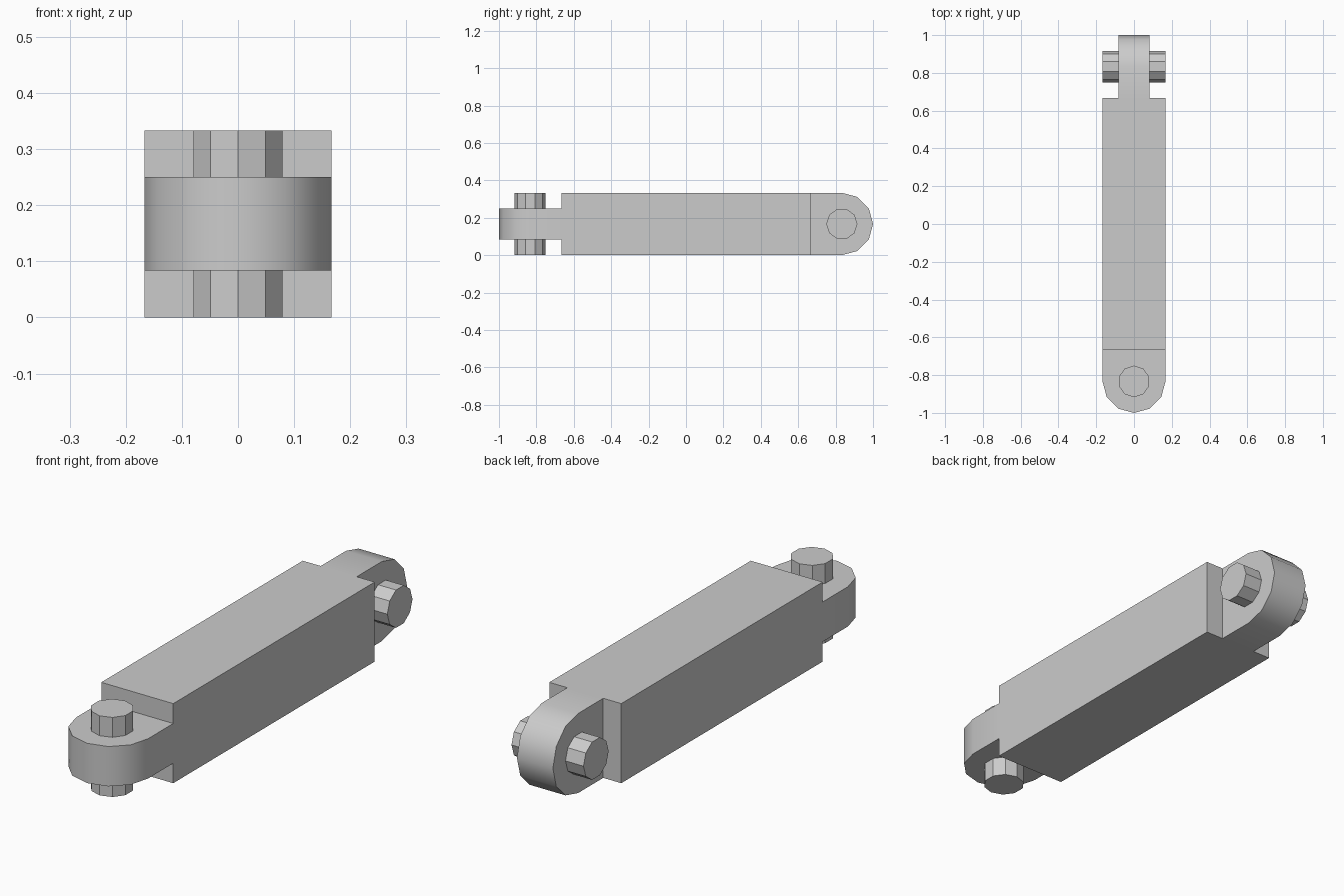
import bpy, bmesh
from math import sin, cos, pi, radians
from mathutils import Matrix, Vector

cube = bpy.data.objects.get("Cube")
if cube:
    bpy.data.objects.remove(cube, do_unlink=True)

R = 1 / 6            # half the bar width, also the tongue radius
PIVOT = 1 - R        # pin distance from the centre
SHOULDER = 2 / 3     # half the bar length

grey = bpy.data.materials.new("grey")
grey.use_nodes = True
grey.diffuse_color = (0.6, 0.6, 0.6, 1)
grey.node_tree.nodes["Principled BSDF"].inputs["Base Color"].default_value = (0.6, 0.6, 0.6, 1)


def prism(name, outline, half, turn=Matrix(), smooth=False):
    """Extrude an xy outline to z = -half..half, turn it, lift it to the bar axis."""
    bm = bmesh.new()
    face = bm.faces.new([bm.verts.new((x, y, -half)) for x, y in outline])
    cap = bmesh.ops.extrude_face_region(bm, geom=[face])["geom"]
    bmesh.ops.translate(bm, vec=Vector((0, 0, 2 * half)),
                        verts=[v for v in cap if isinstance(v, bmesh.types.BMVert)])
    bmesh.ops.transform(bm, matrix=Matrix.Translation((0, 0, R)) @ turn, verts=bm.verts)
    bmesh.ops.recalc_face_normals(bm, faces=bm.faces)
    mesh = bpy.data.meshes.new(name)
    bm.to_mesh(mesh)
    bm.free()
    mesh.materials.append(grey)
    obj = bpy.data.objects.new(name, mesh)
    bpy.context.collection.objects.link(obj)
    if smooth:
        bpy.ops.object.select_all(action='DESELECT')
        obj.select_set(True)
        bpy.context.view_layer.objects.active = obj
        bpy.ops.object.shade_smooth_by_angle(angle=radians(33))


# Square bar
prism("bar", [(-R, -SHOULDER), (R, -SHOULDER), (R, SHOULDER), (-R, SHOULDER)], R)

# Rounded tongue and ten-sided pin outlines, drawn for the front end
tongue = [(R, -SHOULDER), (-R, -SHOULDER)]
tongue += [(-R * cos(i * pi / 6), -PIVOT - R * sin(i * pi / 6)) for i in range(7)]
pin = [(R / 2 * sin(i * pi / 5), -PIVOT - R / 2 * cos(i * pi / 5)) for i in range(10)]

# Front joint lies flat; back joint is the same, turned on edge
back = Matrix.Rotation(pi / 2, 4, 'Y') @ Matrix.Rotation(pi, 4, 'Z')
for end, turn in (("front", Matrix()), ("back", back)):
    prism(end + "_tongue", tongue, R / 2, turn, smooth=True)
    prism(end + "_pin", pin, R, turn)
